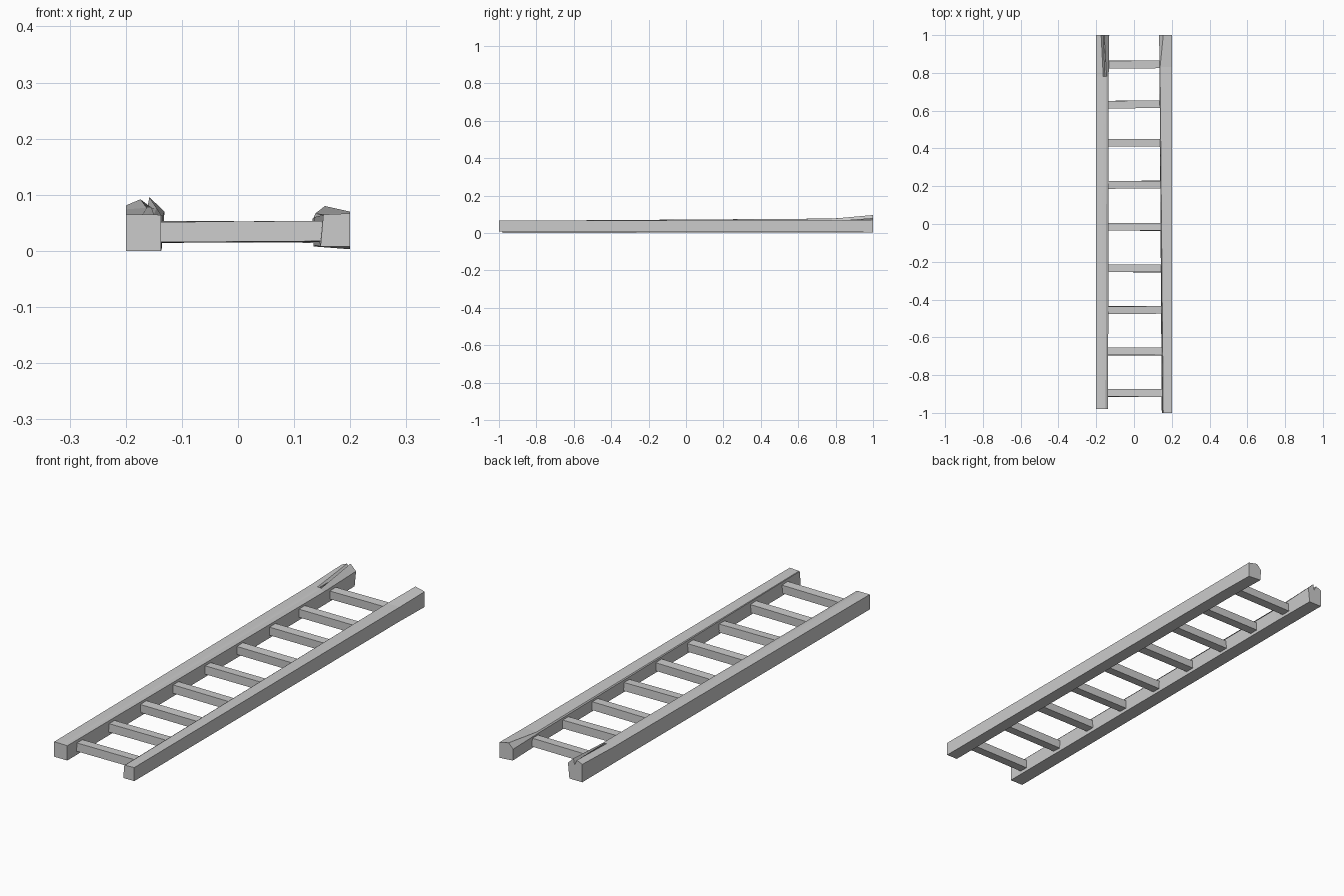
import bpy, bmesh, random

random.seed(4)


def loft(name, sections):
    """Skin a list of (y, [(x, z), ...]) rings and cap both ends."""
    bm = bmesh.new()
    rings = [[bm.verts.new((x, y, z)) for x, z in pts] for y, pts in sections]
    n = len(rings[0])
    for a, b in zip(rings, rings[1:]):
        for i in range(n):
            j = (i + 1) % n
            bm.faces.new((a[i], a[j], b[j], b[i]))
    bm.faces.new(rings[0])
    bm.faces.new(rings[-1])
    bmesh.ops.recalc_face_normals(bm, faces=bm.faces)
    mesh = bpy.data.meshes.new(name)
    bm.to_mesh(mesh)
    bm.free()
    obj = bpy.data.objects.new(name, mesh)
    bpy.context.collection.objects.link(obj)
    return obj


# Left rail: square beam whose back end swells and splits with a notch
loft("left_rail", [
    (-0.98, [(-0.2, 0.0), (-0.137, 0.0), (-0.137, 0.064), (-0.15, 0.065),
             (-0.16, 0.065), (-0.17, 0.065), (-0.2, 0.065)]),
    (0.78, [(-0.2, 0.003), (-0.136, 0.003), (-0.134, 0.062), (-0.145, 0.076),
            (-0.154, 0.077), (-0.163, 0.077), (-0.2, 0.074)]),
    (1.0, [(-0.2, 0.003), (-0.138, 0.003), (-0.131, 0.07), (-0.158, 0.096),
           (-0.163, 0.068), (-0.174, 0.092), (-0.2, 0.081)]),
])

# Right rail: widens to a chamfered, peaked back end
loft("right_rail", [
    (-1.0, [(0.2, 0.008), (0.147, 0.008), (0.152, 0.064), (0.155, 0.065), (0.2, 0.067)]),
    (0.83, [(0.2, 0.006), (0.138, 0.010), (0.135, 0.060), (0.138, 0.067), (0.2, 0.068)]),
    (1.0, [(0.2, 0.003), (0.135, 0.008), (0.133, 0.058), (0.155, 0.08), (0.2, 0.070)]),
])

# Rungs: nine slightly uneven square bars let into the rails
for k, y in enumerate((-0.895, -0.675, -0.455, -0.235, -0.015, 0.208, 0.43, 0.633, 0.845)):
    bpy.ops.mesh.primitive_cube_add(size=1, location=(0.005, y, 0.034))
    rung = bpy.context.object
    rung.name = f"rung_{k + 1}"
    rung.scale = (0.31, 0.04, 0.036)
    rung.rotation_euler = (random.uniform(-0.05, 0.05), random.uniform(-0.008, 0.008),
                           random.uniform(-0.01, 0.01))
